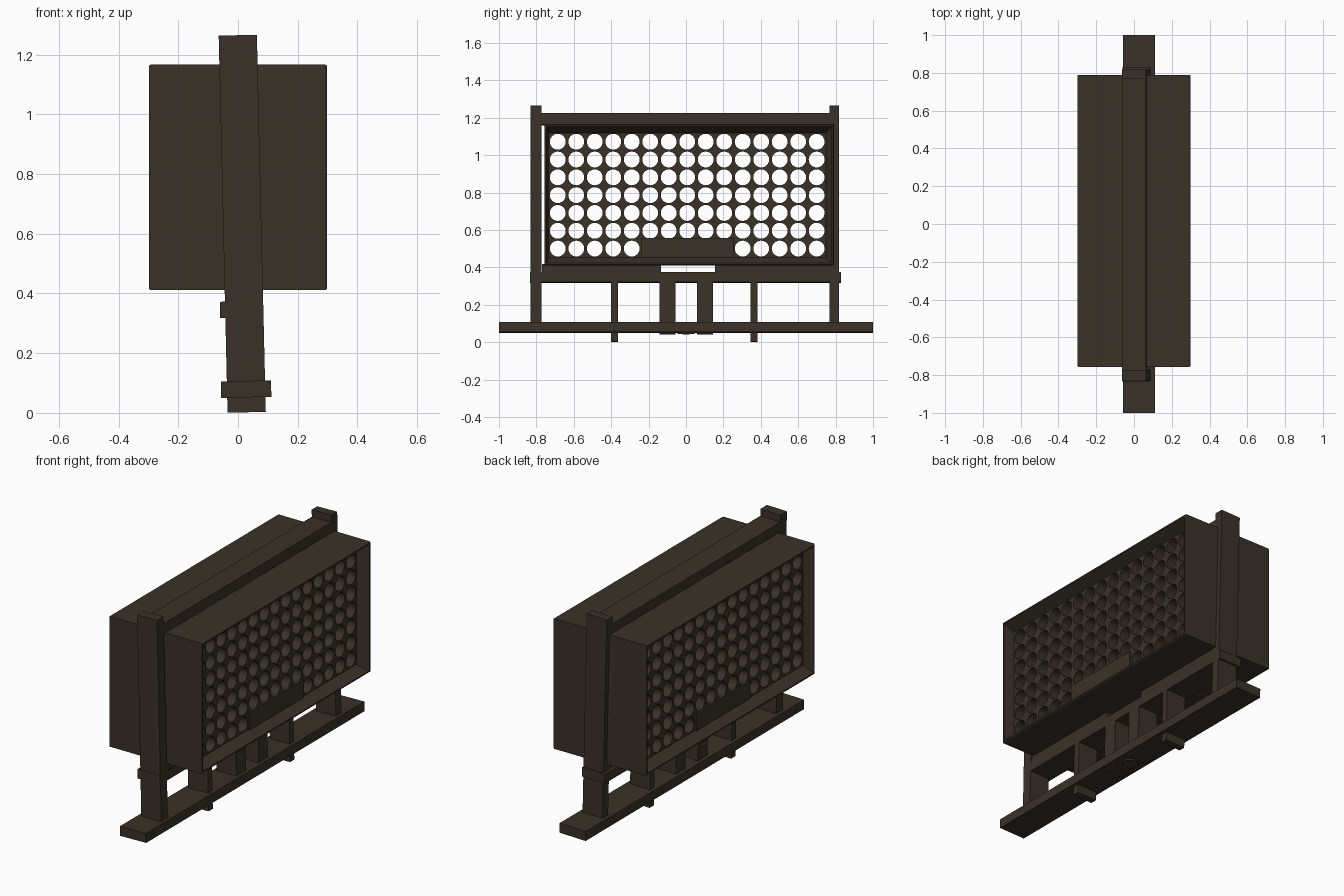
import bpy
import bmesh
import math
from mathutils import Matrix

if "Cube" in bpy.data.objects:
    bpy.data.objects.remove(bpy.data.objects["Cube"])

brown = bpy.data.materials.new("dark_brown")
brown.use_nodes = True
colour = (0.042, 0.031, 0.021, 1)
brown.diffuse_color = colour
brown.node_tree.nodes["Principled BSDF"].inputs["Base Color"].default_value = colour

# the timber stand leans slightly towards -x
LEAN = Matrix.Translation((0.029, 0, 0.002)) @ Matrix.Rotation(math.radians(-1.35), 4, 'Y')


def finish(name, bm, smooth=False):
    mesh = bpy.data.meshes.new(name)
    bm.to_mesh(mesh)
    bm.free()
    mesh.materials.append(brown)
    obj = bpy.data.objects.new(name, mesh)
    bpy.context.collection.objects.link(obj)
    if smooth:
        bpy.ops.object.select_all(action='DESELECT')
        obj.select_set(True)
        bpy.context.view_layer.objects.active = obj
        bpy.ops.object.shade_smooth_by_angle(angle=math.radians(30))
    return obj


def box(name, x, y, z, lean=True):
    bm = bmesh.new()
    bmesh.ops.create_cube(bm, size=1)
    for v in bm.verts:
        v.co = [(a + b) / 2 + c * (b - a) for (a, b), c in zip((x, y, z), v.co)]
    if lean:
        bm.transform(LEAN)
    return finish(name, bm)


POST = (-0.064, 0.064)

# stand: posts, beams, plank and studs
box("left_post", POST, (0.767, 0.818), (0.05, 1.263))
box("right_post", POST, (-0.832, -0.772), (0.05, 1.263))
box("top_beam", POST, (-0.8, 0.8), (1.16, 1.222))
box("lower_beam", (-0.081, 0.064), (-0.834, 0.83), (0.318, 0.372))
box("base_plank", (-0.084, 0.084), (-1, 1), (0.05, 0.105))
for i, (a, b) in enumerate([(-0.77, -0.135), (0.155, 0.77)]):
    box(f"packing_strip_{i}", (-0.06, 0.06), (a, b), (0.37, 0.415))
for i, (a, b, low) in enumerate([(-0.402, -0.363, 0), (-0.143, -0.056, 0.042),
                                 (0.06, 0.145, 0.042), (0.345, 0.383, 0)]):
    box(f"stud_{i}", POST, (a, b), (low, 0.325))

# round cap under the plank
bm = bmesh.new()
bmesh.ops.create_cone(bm, cap_ends=True, segments=24, radius1=0.045, radius2=0.045, depth=0.02,
                      matrix=LEAN @ Matrix.Translation((0, 0, 0.052)))
finish("bottom_cap", bm, True)

# housing: flared mouth at both ends, lofted along x
OUTER = (-0.757, 0.79, 0.411, 1.166)
INNER = (-0.735, 0.748, 0.4535, 1.12)
PANEL_X, RIM_X = 0.235, 0.298


def ring(bm, x, inset, rect):
    y0, y1, z0, z1 = rect
    y0, y1, z0, z1 = y0 + inset, y1 - inset, z0 + inset, z1 - inset
    return [bm.verts.new((x, y, z)) for y, z in ((y0, z0), (y1, z0), (y1, z1), (y0, z1))]


bm = bmesh.new()
half = [(PANEL_X, 0, INNER), (RIM_X, 0.012, OUTER), (RIM_X, 0.004, OUTER), (RIM_X - 0.006, 0, OUTER)]
loft = half + [(-x, inset, rect) for x, inset, rect in reversed(half)]
rings = [ring(bm, *section) for section in loft]
for a, b in zip(rings, rings[1:]):
    for i in range(4):
        j = (i + 1) % 4
        bm.faces.new((a[i], b[i], b[j], a[j]))
finish("housing", bm)

# honeycomb of open tubes with a solid block in the middle of the bottom row
COLS, ROWS, SEGS, RADIUS = 15, 7, 24, 0.0425
hy = (INNER[1] - INNER[0]) / COLS / 2
hz = (INNER[3] - INNER[2]) / ROWS / 2
bm = bmesh.new()
for col in range(COLS):
    for row in range(ROWS):
        cy = INNER[0] + hy * (2 * col + 1)
        cz = INNER[2] + hz * (2 * row + 1)
        if row == 0 and 5 <= col <= 9:
            continue
        hole, edge = {}, {}
        for side in (1, -1):
            hole[side], edge[side] = [], []
            for k in range(SEGS):
                c, s = math.cos(math.tau * k / SEGS), math.sin(math.tau * k / SEGS)
                m = max(abs(c), abs(s))
                hole[side].append(bm.verts.new((side * PANEL_X, cy + RADIUS * c, cz + RADIUS * s)))
                edge[side].append(bm.verts.new((side * PANEL_X, cy + hy * c / m, cz + hz * s / m)))
        for k in range(SEGS):
            n = (k + 1) % SEGS
            f, b = hole[1], hole[-1]
            bm.faces.new((f[k], edge[1][k], edge[1][n], f[n]))
            bm.faces.new((b[n], edge[-1][n], edge[-1][k], b[k]))
            bm.faces.new((f[k], f[n], b[n], b[k]))
finish("tube_honeycomb", bm, True)

box("bottom_block", (-PANEL_X - 0.01, PANEL_X + 0.01),
    (INNER[0] + 10 * hy, INNER[0] + 20 * hy), (INNER[2], INNER[2] + 2 * hz + 0.01), lean=False)
